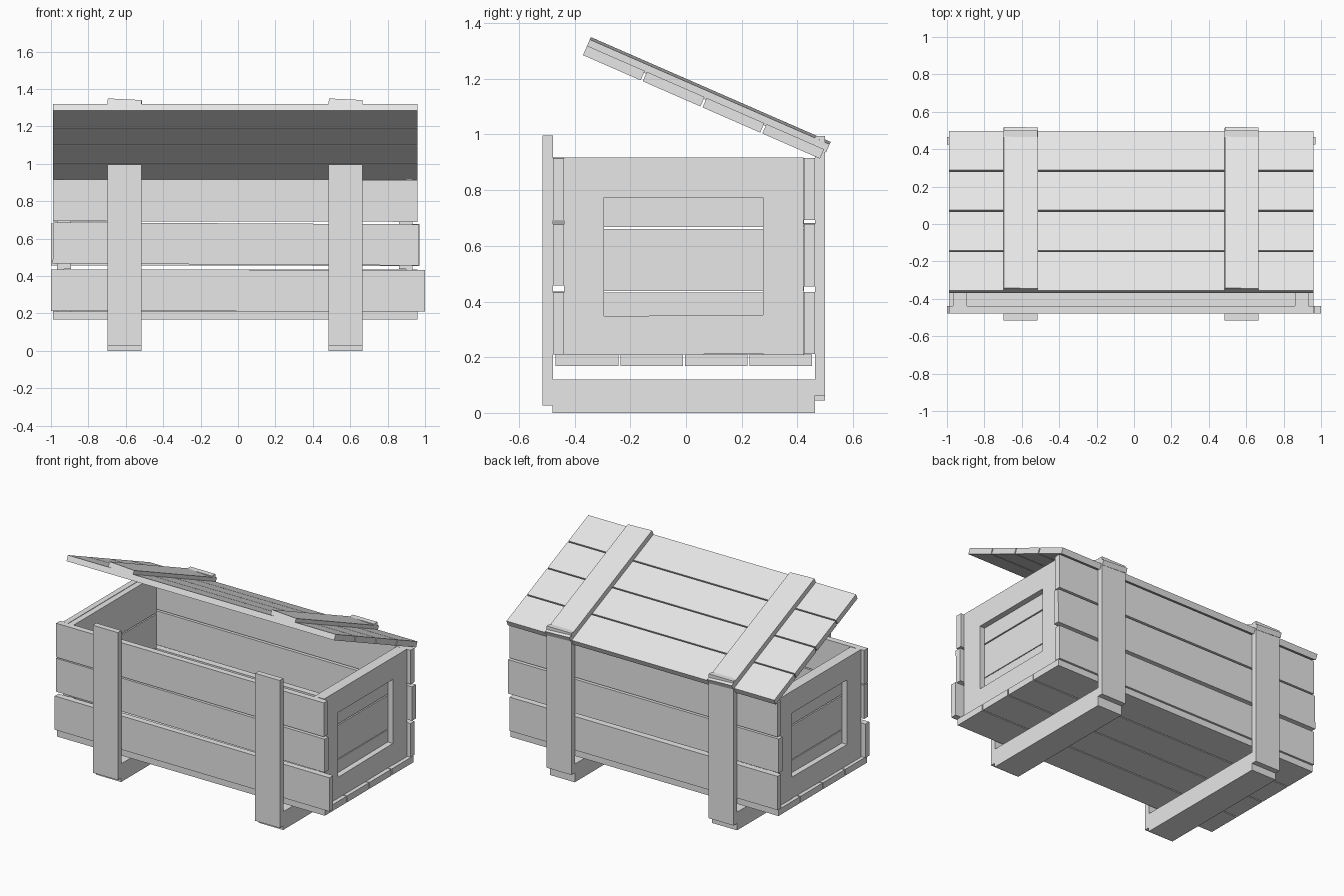
import bpy, bmesh
from math import radians
from mathutils import Matrix, Vector

cube = bpy.data.objects.get("Cube")
if cube:
    bpy.data.objects.remove(cube, do_unlink=True)

grey = bpy.data.materials.new("grey_wood")
grey.use_nodes = True
grey.diffuse_color = (0.8, 0.8, 0.8, 1)
bsdf = next(n for n in grey.node_tree.nodes if n.type == 'BSDF_PRINCIPLED')
bsdf.inputs["Base Color"].default_value = grey.diffuse_color


def plank(name, x, y, z, tilt=(0, 0), frame=Matrix()):
    """Box between (low, high) pairs; tilt = degrees about its own y and x axes."""
    spans = (x, y, z)
    centre = Vector([(a + b) / 2 for a, b in spans])
    size = [b - a for a, b in spans]
    matrix = (frame @ Matrix.Translation(centre)
              @ Matrix.Rotation(radians(tilt[0]), 4, 'Y')
              @ Matrix.Rotation(radians(tilt[1]), 4, 'X')
              @ Matrix.Diagonal((*size, 1)))
    bm = bmesh.new()
    bmesh.ops.create_cube(bm, size=1, matrix=matrix)
    mesh = bpy.data.meshes.new(name)
    bm.to_mesh(mesh)
    bm.free()
    mesh.materials.append(grey)
    obj = bpy.data.objects.new(name, mesh)
    bpy.context.collection.objects.link(obj)
    return obj


length = (-0.99, 0.96)
strap_spans = {"right": (-0.697, -0.515), "left": (0.485, 0.665)}

# Floor boards
for i in range(4):
    y0 = -0.468 + i * 0.232
    plank(f"floor_board_{i + 1}", length, (y0, y0 + 0.225), (0.168, 0.21))

# Long walls, boards slightly uneven
front_rows = [((-1.0, 1.0), (0.212, 0.434), 0.1),
              ((-0.99, 0.965), (0.462, 0.682), 0.3),
              ((-0.99, 0.96), (0.692, 0.916), 0.1)]
back_rows = [(length, (0.212, 0.434), 0),
             ((-1.0, 0.97), (0.456, 0.68), 0.1),
             (length, (0.692, 0.916), 0)]
for side, rows, y in (("front", front_rows, (-0.478, -0.438)),
                      ("back", back_rows, (0.424, 0.464))):
    for i, (x, z, tilt) in enumerate(rows):
        plank(f"{side}_board_{i + 1}", x, y, z, (tilt, 0))

# End walls: inner boards, with a frame of posts and rails outside them
for side, inner, outer in (("right", (-0.93, -0.892), (-0.967, -0.93)),
                           ("left", (0.86, 0.897), (0.897, 0.934))):
    for i, z in enumerate(((0.21, 0.433), (0.438, 0.66), (0.668, 0.915))):
        plank(f"{side}_end_board_{i + 1}", inner, (-0.438, 0.424), z)
    for place, y in (("front", (-0.438, -0.295)), ("back", (0.277, 0.422))):
        plank(f"{side}_end_{place}_post", outer, y, (0.21, 0.918))
    plank(f"{side}_end_top_rail", outer, (-0.295, 0.277), (0.773, 0.918))
    plank(f"{side}_end_bottom_rail", outer, (-0.295, 0.277), (0.21, 0.35), (0, 0.5))

# Lid hinged open: local y runs down the slope, local z out of its top face
lid = Matrix.Translation((0, -0.37, 1.285)) @ Matrix.Rotation(radians(-23.6), 4, 'X')
for i in range(4):
    s = i * 0.2343
    plank(f"lid_board_{i + 1}", length, (s, s + 0.226), (0, 0.037), frame=lid)

# Upright battens, skids and lid battens share the same positions
for side, x in strap_spans.items():
    plank(f"{side}_front_batten", x, (-0.515, -0.478), (0.026, 0.997))
    plank(f"{side}_back_batten", x, (0.464, 0.5),
          (0.045 if side == "right" else 0.062, 0.995))
    plank(f"{side}_skid", x, (-0.48, 0.464), (0.0, 0.12))
    plank(f"{side}_lid_batten", x, (0, 0.94), (0.034, 0.066), (3, 0), lid)
